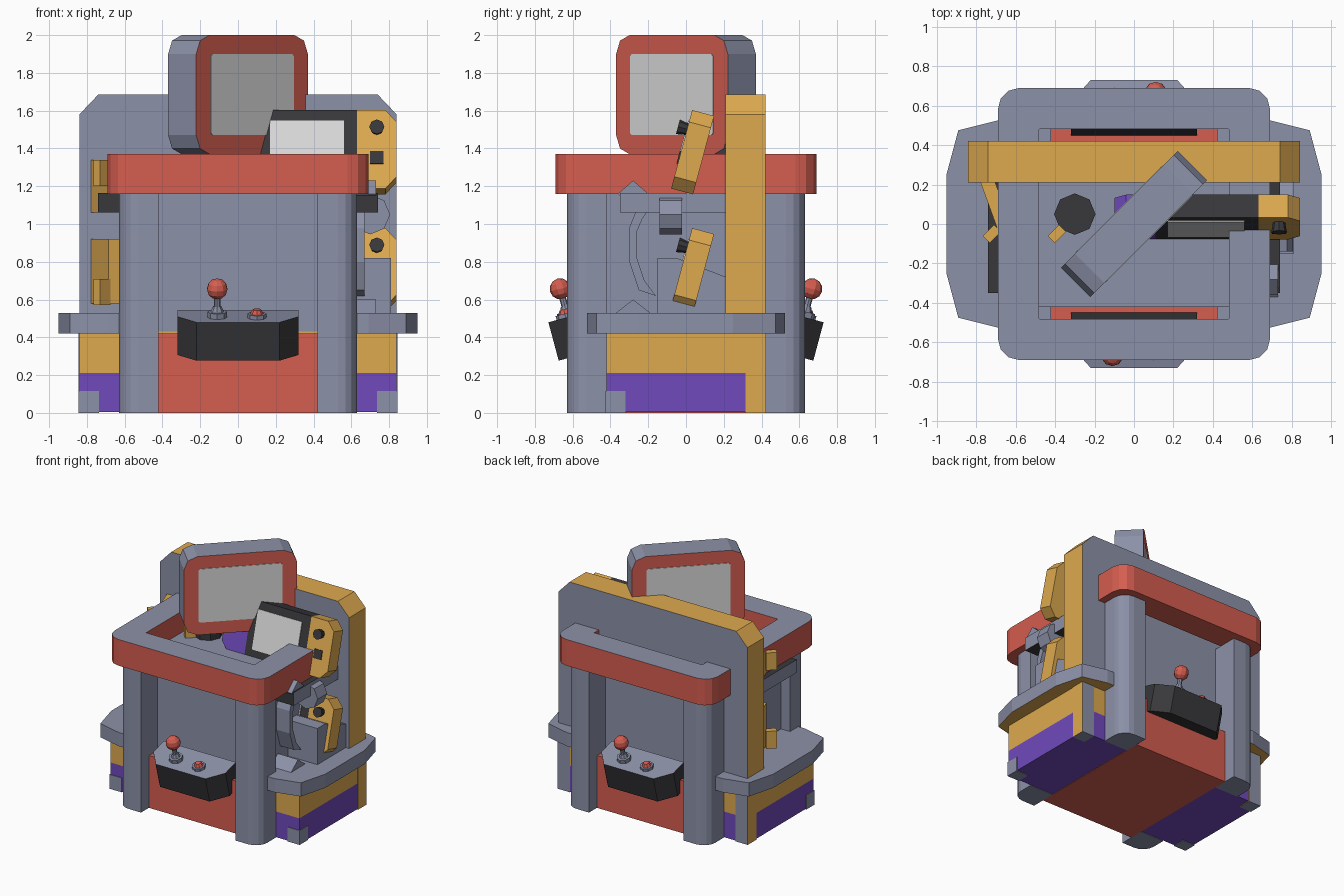
import bpy, bmesh, math
from mathutils import Matrix, Vector

if "Cube" in bpy.data.objects:
    bpy.data.objects.remove(bpy.data.objects["Cube"])

COLOURS = {
    "grey": (0.262, 0.283, 0.392), "red": (0.66, 0.11, 0.08), "orange": (0.73, 0.40, 0.08),
    "purple": (0.16, 0.068, 0.50), "dark": (0.04, 0.04, 0.045), "screen_grey": (0.70, 0.70, 0.71),
}
MATS = {}
for key, c in COLOURS.items():
    MATS[key] = bpy.data.materials.new(key)
    MATS[key].diffuse_color = (*c, 1)

T = Matrix.Translation
def R(deg, axis):
    return Matrix.Rotation(math.radians(deg), 4, axis)

def finish(name, bm, mat, rule=None, M=Matrix()):
    """Colour faces by a rule on the local normal, then place the object."""
    bmesh.ops.recalc_face_normals(bm, faces=bm.faces[:])
    me = bpy.data.meshes.new(name)
    names = [mat]
    for f in bm.faces:
        k = (rule(f.normal) if rule else None) or mat
        if k not in names:
            names.append(k)
        f.material_index = names.index(k)
    for k in names:
        me.materials.append(MATS[k])
    bm.transform(M)
    bm.to_mesh(me)
    bm.free()
    ob = bpy.data.objects.new(name, me)
    bpy.context.collection.objects.link(ob)
    return ob

def prism(name, pts, z0, z1, mat, rule=None, M=Matrix()):
    bm = bmesh.new()
    lo = [bm.verts.new((x, y, z0)) for x, y in pts]
    hi = [bm.verts.new((x, y, z1)) for x, y in pts]
    bm.faces.new(lo)
    bm.faces.new(hi)
    n = len(pts)
    for i in range(n):
        j = (i + 1) % n
        bm.faces.new((lo[i], lo[j], hi[j], hi[i]))
    return finish(name, bm, mat, rule, M)

def box(name, x0, x1, y0, y1, z0, z1, mat, rule=None, M=Matrix()):
    return prism(name, [(x0, y0), (x1, y0), (x1, y1), (x0, y1)], z0, z1, mat, rule, M)

def cyl(name, r0, r1, z0, z1, mat, M, n=8):
    bm = bmesh.new()
    bmesh.ops.create_cone(bm, cap_ends=True, segments=n, radius1=r0, radius2=r1, depth=z1 - z0)
    return finish(name, bm, mat, None, M @ T((0, 0, (z0 + z1) / 2)))

def rrect(a, b, r, n=3):
    """Rounded rectangle with half sizes a, b."""
    pts = []
    for q, (sx, sy) in enumerate([(1, 1), (-1, 1), (-1, -1), (1, -1)]):
        for i in range(n + 1):
            t = math.pi / 2 * (q + i / n)
            pts.append((sx * (a - r) + r * math.cos(t), sy * (b - r) + r * math.sin(t)))
    return pts

UPRIGHT = R(90, 'X')  # local xy -> world xz, local +z -> world -y

# lower base, cabinet core and red middle block
box("base_lower", -.84, .84, -.42, .42, .004, .21, "purple")
box("base_upper", -.84, .84, -.42, .42, .21, .43, "orange")
box("middle_block", -.42, .42, -.53, .53, 0, .42, "red")
box("cabinet_core", -.55, .55, -.42, .42, .42, 1.2, "grey")

# corner pillars with a rounded outer corner
for sx in (-1, 1):
    for sy in (-1, 1):
        pts = [(.42, .42), (.63, .42)]
        pts += [(.53 + .1 * math.cos(t), .53 + .1 * math.sin(t))
                for t in (i * math.pi / 8 for i in range(5))] + [(.42, .63)]
        prism("pillar", [(sx * x, sy * y) for x, y in pts], 0, 1.16, "grey")

# side ledges, feet, panel legs and rails under the rim
ledge = [(.5, -.525), (.69, -.525), (.89, -.475), (.95, -.25),
         (.95, .25), (.89, .475), (.69, .525), (.5, .525)]
for s in (-1, 1):
    prism("side_ledge", [(s * x, y) for x, y in ledge], .42, .53, "grey",
          lambda n: "orange" if n.z < -.5 else None)
    a, b = sorted((s * .735, s * .845))
    box("foot", a, b, -.425, -.32, 0, .115, "grey")
    box("panel_leg", a, b, .315, .424, 0, .42, "grey",
        lambda n: "orange" if abs(n.x) > .5 else None)
    a, b = sorted((s * .5, s * .74))
    box("under_rim_rail", a, b, -.35, .21, 1.06, 1.165, "dark",
        lambda n: "grey" if abs(n.x) > .5 else None)

# top rim: red sides, grey top, square opening
bm = bmesh.new()
outer, inner = rrect(.69, .69, .11), rrect(.48, .48, .001)
loops = [[bm.verts.new((x, y, z)) for x, y in p]
         for p, z in ((outer, 1.16), (outer, 1.37), (inner, 1.37), (inner, 1.16))]
for k in range(4):
    A, B = loops[k], loops[(k + 1) % 4]
    for i in range(len(A)):
        j = (i + 1) % len(A)
        bm.faces.new((A[i], A[j], B[j], B[i]))
inner_pts = {id(v) for v in loops[2] + loops[3]}
finish("top_rim", bm, "red", lambda n: "grey" if n.z > .5 else None)

# tall back panel with chamfered top corners
prism("back_panel", [(-.84, .5), (.84, .5), (.84, 1.58), (.74, 1.685), (-.74, 1.685), (-.84, 1.58)],
      -.42, -.21, "orange", lambda n: "grey" if abs(n.z) > .5 else None, UPRIGHT)

# big diagonal display, a screen on each face
for_display = T((0, 0, 1.685)) @ R(45, 'Z') @ UPRIGHT
prism("display", rrect(.418, .315, .1, 2), -.105, .105, "grey",
      lambda n: "red" if abs(n.z) > .9 else None, for_display)
for s in (-1, 1):
    a, b = sorted((s * .104, s * .109))
    prism("display_screen", rrect(.31, .215, .012, 1), a, b, "screen_grey", None, for_display)

# two tilted handheld consoles, one above the other
def handheld(z):
    M = T((.37, .035, z)) @ R(-15, 'X') @ UPRIGHT
    prism("handheld_body", [(-.26, -.215), (.26, -.215), (.26, .215), (-.26, .215)],
          -.06, .06, "dark", None, M)
    for s, col in ((-1, "purple"), (1, "orange")):
        grip = [(.26, -.215), (.41, -.215), (.47, -.15), (.47, .15), (.41, .215), (.26, .215)]
        prism("handheld_grip", [(s * x, y) for x, y in grip], -.06, .06, col, None, M)
    box("handheld_screen", -.2, .19, -.15, .155, .058, .066, "screen_grey", None, M)
    cyl("thumb_stick", .03, .04, .055, .11, "dark", M @ T((.365, .11, 0)))
    box("button_pad", .33, .4, -.08, -.01, .058, .067, "dark", None, M)

handheld(1.38)
handheld(.755)

# front and back control decks, the back one turned half round
for turn in (0, 180):
    M = R(turn, 'Z') @ T((0, -.54, .53)) @ R(15, 'X')
    deck = [(-.32, .06), (-.32, -.08), (-.22, -.195), (.22, -.195), (.32, -.08), (.32, .06)]
    prism("control_deck", deck, -.21, 0, "dark", lambda n: "grey" if n.z > .5 else None, M)
    J = M @ T((-.11, -.089, 0))
    cyl("joystick_base", .052, .052, -.01, .03, "grey", J)
    cyl("joystick_collar", .035, .022, .03, .06, "grey", J)
    cyl("joystick_shaft", .018, .018, .05, .13, "grey", J)
    bm = bmesh.new()
    bmesh.ops.create_uvsphere(bm, u_segments=10, v_segments=6, radius=.056)
    finish("joystick_ball", bm, "red", None, J @ T((0, 0, .155)))
    B = M @ T((.1, -.1, 0))
    cyl("button_base", .05, .05, -.01, .022, "grey", B)
    cyl("button_cap", .036, .022, .022, .045, "red", B)

# right side fittings: block, curved handle, speaker and pointed brackets
SIDE = Matrix(((0, 0, 1, 0), (1, 0, 0, 0), (0, 1, 0, 0), (0, 0, 0, 1)))  # local xy -> world yz
prism("side_block", [(-.15, .5), (.21, .5), (.21, .72), (-.05, .82), (-.15, .82)],
      .5, .81, "grey", None, SIDE)
prism("curved_handle", [(-.16, .62), (-.25, .65), (-.3, .8), (-.3, .98), (-.26, 1.08), (-.18, 1.1),
                        (-.23, 1.03), (-.26, .96), (-.26, .82), (-.22, .7)],
      .5, .67, "grey", None, SIDE)
prism("upper_bracket", [(-.36, 1.16), (-.28, 1.23), (-.2, 1.16), (-.16, 1.09), (-.28, 1.08)],
      .5, .73, "grey", None, SIDE)
prism("lower_bracket", [(-.37, .53), (-.28, .6), (-.19, .53)], .5, .73, "grey", None, SIDE)
cyl("side_speaker", .105, .105, -.06, .06, "grey", T((.7, -.08, 1.05)) @ R(90, 'X'))

# left side fittings: orange controllers with small corner pieces
for z, h in ((.75, .17), (1.2, .14)):
    box("left_controller", -.035, .035, -.14, .14, -h, h, "orange", None,
        T((-.7, .1, z)) @ R(20, 'Z'))
for x, z in ((-.72, .64), (-.72, 1.27), (-.39, 1.25)):
    box("left_corner_piece", -.04, .04, -.025, .025, -.07, .07, "orange", None,
        T((x, -.05, z)) @ R(45, 'Z'))

# dark knob inside the rim opening
cyl("inner_knob", .105, .105, 1.19, 1.28, "dark", T((-.3, .05, 0)))

for m in bpy.data.materials:
    if m.users and not m.is_grease_pencil:
        m.use_nodes = True
        m.node_tree.nodes["Principled BSDF"].inputs["Base Color"].default_value = m.diffuse_color
